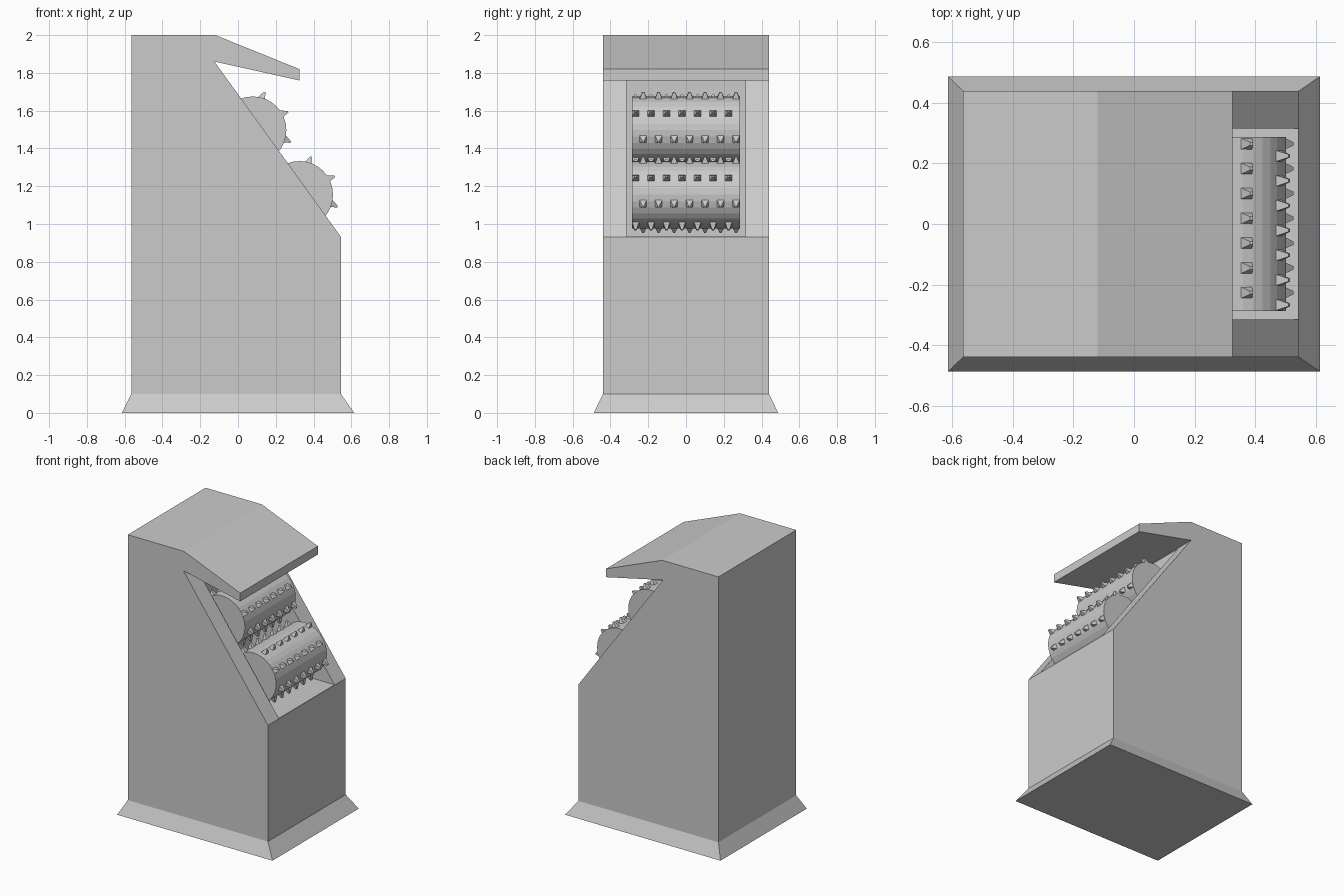
import bpy, bmesh, math
from mathutils import Vector

if "Cube" in bpy.data.objects:
    bpy.data.objects.remove(bpy.data.objects["Cube"])


def finish(name, bm):
    bmesh.ops.recalc_face_normals(bm, faces=bm.faces)
    mesh = bpy.data.meshes.new(name)
    bm.to_mesh(mesh)
    bm.free()
    ob = bpy.data.objects.new(name, mesh)
    bpy.context.collection.objects.link(ob)
    return ob


def loft(bm, a, b):
    """Closed solid between two matching loops of points."""
    va = [bm.verts.new(p) for p in a]
    vb = [bm.verts.new(p) for p in b]
    bm.faces.new(va)
    bm.faces.new(vb[::-1])
    n = len(va)
    for i in range(n):
        j = (i + 1) % n
        bm.faces.new((va[i], vb[i], vb[j], va[j]))


def prism(name, profile, half_width):
    bm = bmesh.new()
    loft(bm, [(x, -half_width, z) for x, z in profile],
         [(x, half_width, z) for x, z in profile])
    return finish(name, bm)


# cabinet with sloped opening and overhanging hood
cabinet = prism("cabinet", [(-0.565, 0.1), (0.545, 0.1), (0.545, 0.932), (-0.125, 1.86),
                            (0.325, 1.76), (0.325, 1.82), (-0.12, 2.0), (-0.565, 2.0)], 0.44)

# recess behind the rollers
cutter = prism("recess_cutter", [(-0.115, 0.934), (0.6, 0.934), (0.6, 1.0), (-0.115, 1.855)], 0.315)
cutter.hide_render = True
mod = cabinet.modifiers.new("recess", "BOOLEAN")
mod.operation = "DIFFERENCE"
mod.solver = "EXACT"
mod.object = cutter
bpy.context.view_layer.objects.active = cabinet
bpy.ops.object.modifier_apply(modifier=mod.name)
bpy.data.objects.remove(cutter)

# flared plinth
bm = bmesh.new()
loft(bm, [(-0.615, -0.488, 0), (0.615, -0.488, 0), (0.615, 0.488, 0), (-0.615, 0.488, 0)],
     [(-0.565, -0.44, 0.1), (0.545, -0.44, 0.1), (0.545, 0.44, 0.1), (-0.565, 0.44, 0.1)])
finish("plinth", bm)

# toothed rollers
R, SEG, HALF = 0.178, 32, 0.287


def roller(name, cx, cz):
    ring = [(cx + R * math.cos(2 * math.pi * i / SEG),
             cz + R * math.sin(2 * math.pi * i / SEG)) for i in range(SEG)]
    prism(name, ring, HALF)
    # eight staggered rows of seven teeth, tips leaning clockwise
    bm = bmesh.new()
    for row in range(8):
        a = math.radians(75 - 45 * row)
        out = Vector((math.cos(a), 0, math.sin(a)))
        lean = Vector((math.sin(a), 0, -math.cos(a)))
        side = Vector((0, 1, 0))
        start = -0.227 if row % 2 == 0 else -0.267
        for k in range(7):
            c = Vector((cx, start + 0.082 * k, cz))

            def square(r, h, shift):
                return [c + out * r + lean * (shift + u * h) + side * (v * h)
                        for u, v in ((-1, -1), (1, -1), (1, 1), (-1, 1))]
            loft(bm, square(R - 0.006, 0.02, 0), square(R + 0.033, 0.005, 0.009))
    finish(name + "_teeth", bm)


roller("upper_roller", 0.078, 1.497)
roller("lower_roller", 0.325, 1.155)
